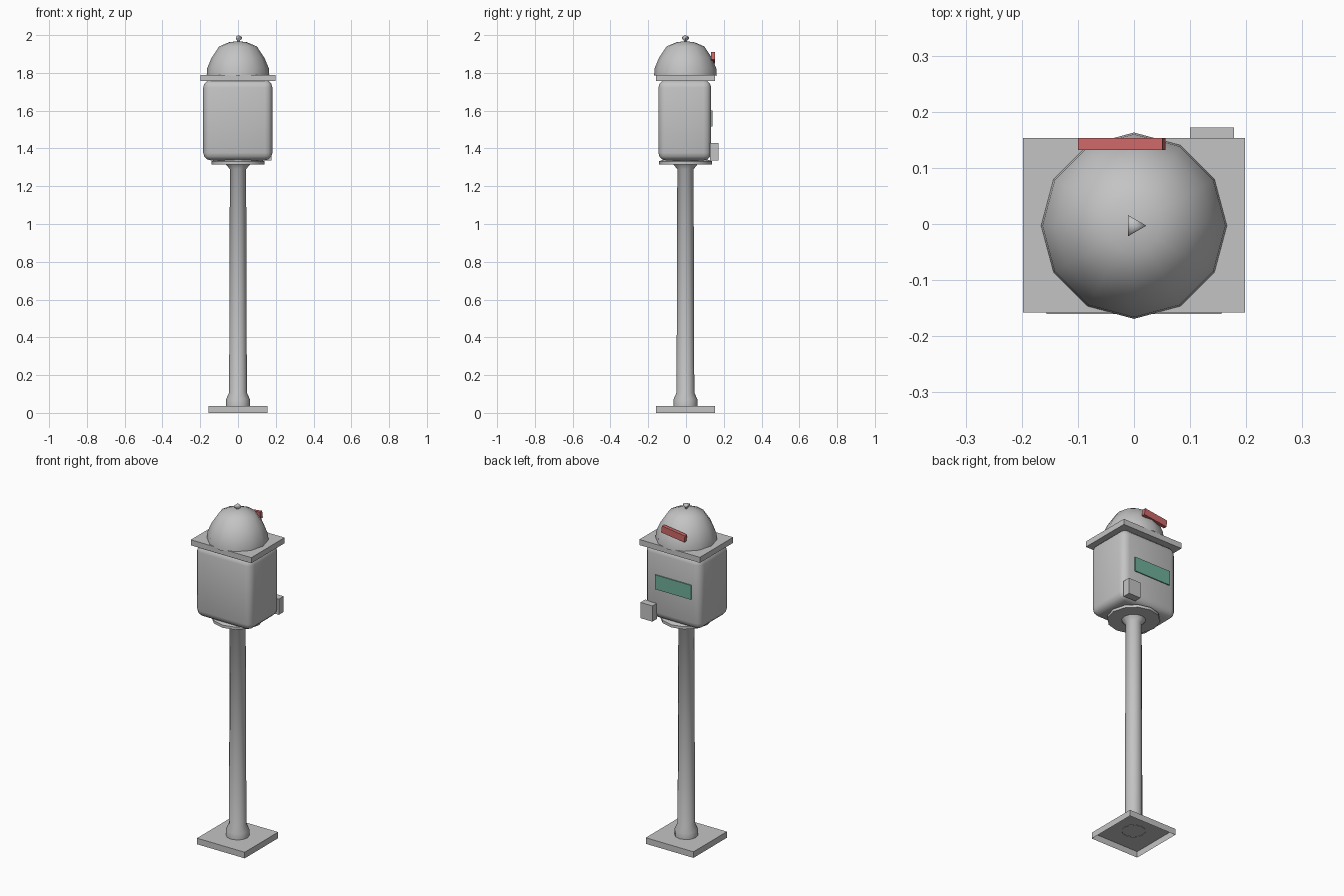
import bpy, bmesh, math

if "Cube" in bpy.data.objects:
    bpy.data.objects.remove(bpy.data.objects["Cube"])

def material(name, rgb):
    m = bpy.data.materials.new(name)
    m.diffuse_color = (*rgb, 1)
    m.use_nodes = True
    m.node_tree.nodes["Principled BSDF"].inputs["Base Color"].default_value = m.diffuse_color
    return m

GREY = material("metal grey", (0.55, 0.55, 0.55))
RED = material("red", (0.62, 0.14, 0.14))
GREEN = material("green", (0.16, 0.44, 0.33))
CY = -0.003  # depth of the pole axis

def finish(name, bm, mat, smooth=None):
    bmesh.ops.recalc_face_normals(bm, faces=bm.faces)
    me = bpy.data.meshes.new(name)
    bm.to_mesh(me)
    bm.free()
    me.materials.append(mat)
    ob = bpy.data.objects.new(name, me)
    bpy.context.collection.objects.link(ob)
    if smooth:
        bpy.ops.object.select_all(action='DESELECT')
        ob.select_set(True)
        bpy.context.view_layer.objects.active = ob
        bpy.ops.object.shade_smooth_by_angle(angle=math.radians(smooth))
    return ob

def box(name, lo, hi, mat, bevel=0, open_bottom=False):
    bm = bmesh.new()
    bmesh.ops.create_cube(bm, size=1)
    mid = [(a + b) / 2 for a, b in zip(lo, hi)]
    for v in bm.verts:
        v.co = [v.co[i] * (hi[i] - lo[i]) for i in range(3)]
    if bevel:
        bmesh.ops.bevel(bm, geom=bm.edges[:], offset=bevel, segments=3,
                        profile=0.5, affect='EDGES')
    if open_bottom:
        bm.normal_update()
        low = [f for f in bm.faces if f.normal.z < -0.9]
        bmesh.ops.delete(bm, geom=low, context='FACES')
    ob = finish(name, bm, mat, 40 if bevel else None)
    ob.location = mid
    return ob

def lathe(name, profile, sides, smooth, mat=GREY):
    # revolve (radius, height) points around the pole axis
    bm = bmesh.new()
    rings = []
    for r, z in profile:
        n = sides if r > 0 else 1
        rings.append([bm.verts.new((r * math.cos(2 * math.pi * i / sides),
                                    CY + r * math.sin(2 * math.pi * i / sides), z))
                      for i in range(n)])
    for a, b in zip(rings, rings[1:]):
        for i in range(sides):
            j = (i + 1) % sides
            vs = [a[i % len(a)], a[j % len(a)], b[j % len(b)], b[i % len(b)]]
            bm.faces.new(list(dict.fromkeys(vs)))
    return finish(name, bm, mat, smooth)

# Base plate, open underneath
box("base_plate", (-0.156, -0.16, 0), (0.156, 0.153, 0.036), GREY, open_bottom=True)

# Pole with flared foot and collar
lathe("pole", [(0.063, 0.034), (0.063, 0.072), (0.047, 0.108), (0.043, 1.29),
               (0.065, 1.317)], 12, 50)

# Round flange below the cabinet
lathe("flange", [(0, 1.316), (0.14, 1.316), (0.14, 1.332), (0.10, 1.348), (0, 1.348)], 12, 40)

# Rounded cabinet
box("cabinet", (-0.184, -0.146, 1.337), (0.182, 0.133, 1.762), GREY, bevel=0.04)

# Lid plate and dome
box("lid_plate", (-0.198, -0.158, 1.757), (0.198, 0.153, 1.79), GREY)
lathe("dome", [(0.166, 1.785), (0.163, 1.825), (0.141, 1.878), (0.10, 1.94),
               (0.048, 1.962), (0, 1.968)], 12, 60)

# Three-sided finial knob
lathe("finial", [(0.01, 1.96), (0.01, 1.972), (0.022, 1.98), (0.022, 1.99), (0, 2.0)], 3, 75)

# Back details: tilted red bar, green panel, small box
bar = box("red_bar", (-0.098, 0.132, 1.86), (0.054, 0.153, 1.90), RED)
bar.rotation_euler.y = math.radians(-7.5)
box("green_panel", (-0.13, 0.131, 1.515), (0.107, 0.139, 1.60), GREEN)
box("latch_box", (0.10, 0.128, 1.337), (0.178, 0.172, 1.43), GREY)
